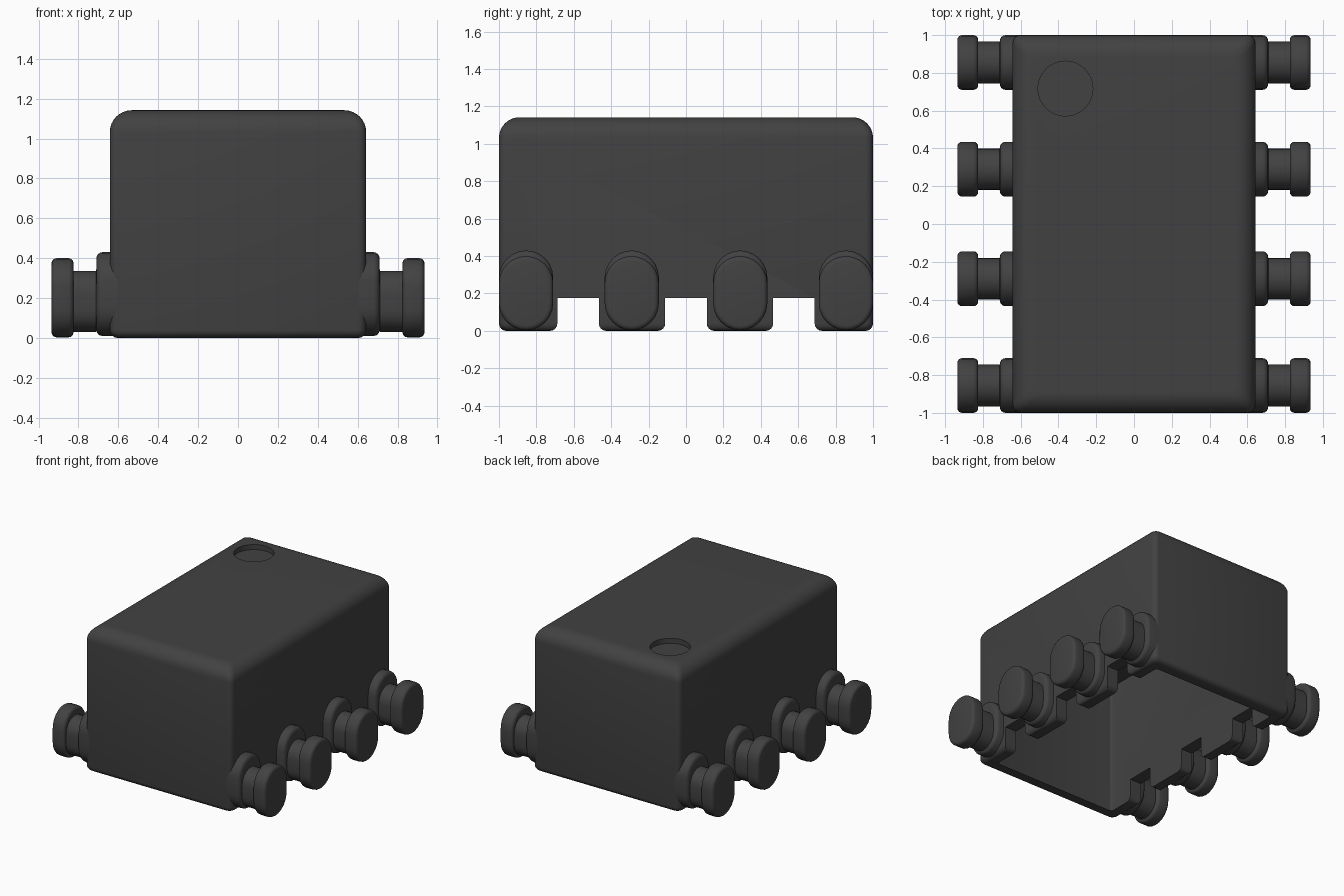
import bpy, bmesh, math

if "Cube" in bpy.data.objects:
    bpy.data.objects.remove(bpy.data.objects["Cube"], do_unlink=True)

# Single dark plastic colour
plastic = bpy.data.materials.new("dark_grey_plastic")
plastic.use_nodes = True
COLOUR = (0.054, 0.054, 0.054, 1)
plastic.diffuse_color = COLOUR
plastic.node_tree.nodes["Principled BSDF"].inputs["Base Color"].default_value = COLOUR


def loft(name, rings):
    """Skin a closed solid through rings with equal point counts."""
    bm = bmesh.new()
    loops = [[bm.verts.new(p) for p in ring] for ring in rings]
    n = len(loops[0])
    for a, b in zip(loops, loops[1:]):
        for i in range(n):
            j = (i + 1) % n
            bm.faces.new((a[i], a[j], b[j], b[i]))
    bm.faces.new(loops[0])
    bm.faces.new(loops[-1])
    bmesh.ops.recalc_face_normals(bm, faces=bm.faces)
    mesh = bpy.data.meshes.new(name)
    bm.to_mesh(mesh)
    bm.free()
    mesh.materials.append(plastic)
    obj = bpy.data.objects.new(name, mesh)
    bpy.context.collection.objects.link(obj)
    return obj


def activate(obj):
    bpy.ops.object.select_all(action='DESELECT')
    obj.select_set(True)
    bpy.context.view_layer.objects.active = obj


def smooth(obj):
    activate(obj)
    bpy.ops.object.shade_smooth_by_angle(angle=math.radians(35))


def cut(obj, cutter):
    """Subtract the cutter and throw it away."""
    cutter.hide_render = True
    mod = obj.modifiers.new("cut", 'BOOLEAN')
    mod.operation = 'DIFFERENCE'
    mod.solver = 'EXACT'
    mod.object = cutter
    activate(obj)
    bpy.ops.object.modifier_apply(modifier=mod.name)
    bpy.data.objects.remove(cutter, do_unlink=True)


def rounded_rect(hx, hy, r, z, steps=4):
    pts = []
    for q, (sx, sy) in enumerate(((1, 1), (-1, 1), (-1, -1), (1, -1))):
        for k in range(steps + 1):
            a = (q + k / steps) * math.pi / 2
            pts.append((sx * (hx - r) + r * math.cos(a), sy * (hy - r) + r * math.sin(a), z))
    return pts


# Housing: rounded box with a soft top edge and a smaller bottom round
HX, HY, TOP = 0.643, 1.0, 1.142
rings = []
for k in range(5):
    a = k / 4 * math.pi / 2
    rings.append((0.04 * (1 - math.sin(a)), 0.04 * (1 - math.cos(a))))
for k in range(9):
    a = k / 8 * math.pi / 2
    rings.append((0.11 * (1 - math.cos(a)), TOP - 0.11 * (1 - math.sin(a))))
housing = loft("housing", [rounded_rect(HX - i, HY - i, 0.04, z) for i, z in rings])

# Hollow underside
WALL = 0.10
cut(housing, loft("hollow_cutter",
                  [rounded_rect(HX - WALL, HY - WALL, 0.02, z) for z in (-0.1, TOP - WALL)]))

# Notches that leave rounded feet along both long sides
half = [(0.16, -0.05), (0.16, -0.005)]
for k in range(5):
    a = k / 4 * math.pi / 2
    half.append((0.151 - 0.04 * math.sin(a), 0.04 - 0.04 * math.cos(a)))
half.append((0.111, 0.175))
profile = half + [(-y, z) for y, z in reversed(half)]
for yc in (-0.577, 0, 0.577):
    cut(housing, loft("notch_cutter", [[(x, yc + y, z) for y, z in profile] for x in (-0.9, 0.9)]))

# Shallow round orientation mark in the top
circle = [(0.145 * math.cos(t * math.pi / 24), 0.145 * math.sin(t * math.pi / 24)) for t in range(48)]
cut(housing, loft("mark_cutter", [[(-0.363 + x, 0.717 + y, z) for x, y in circle]
                                  for z in (TOP - 0.04, TOP + 0.1)]))
smooth(housing)


def stadium(x, yc, z0, z1, r, steps=12):
    """Upright slot outline in the plane at x."""
    pts = []
    for centre, start in ((z1 - r, 0), (z0 + r, math.pi)):
        for k in range(steps + 1):
            a = start + k / steps * math.pi
            pts.append((x, yc + r * math.cos(a), centre + r * math.sin(a)))
    return pts


def disc(x0, x1, z0, z1, r, near, far):
    """Slot section from x0 to x1, edges rounded by near and far."""
    out = []
    for radius, end, sign in ((near, x0, 1), (far, x1, -1)):
        steps = [k / 4 * math.pi / 2 for k in range(5)] if radius else [0]
        if sign < 0:
            steps.reverse()
        for a in steps:
            inset = radius * (1 - math.sin(a))
            out.append((end + sign * radius * (1 - math.cos(a)), z0 + inset, z1 - inset, r - inset))
    return out


# Terminal bobbins: flange, neck and end cap, four on each side
BOBBIN = (disc(0.56, 0.71, 0.01, 0.43, 0.145, 0, 0.03)
          + disc(0.711, 0.829, 0.03, 0.337, 0.11, 0, 0)
          + disc(0.825, 0.935, 0.003, 0.40, 0.145, 0.025, 0.025))
for side, sx in (("left", 1), ("right", -1)):
    for i, yc in enumerate((-0.855, -0.29, 0.29, 0.855)):
        smooth(loft(f"{side}_terminal_{i + 1}",
                    [stadium(sx * x, yc, z0, z1, r) for x, z0, z1, r in BOBBIN]))
